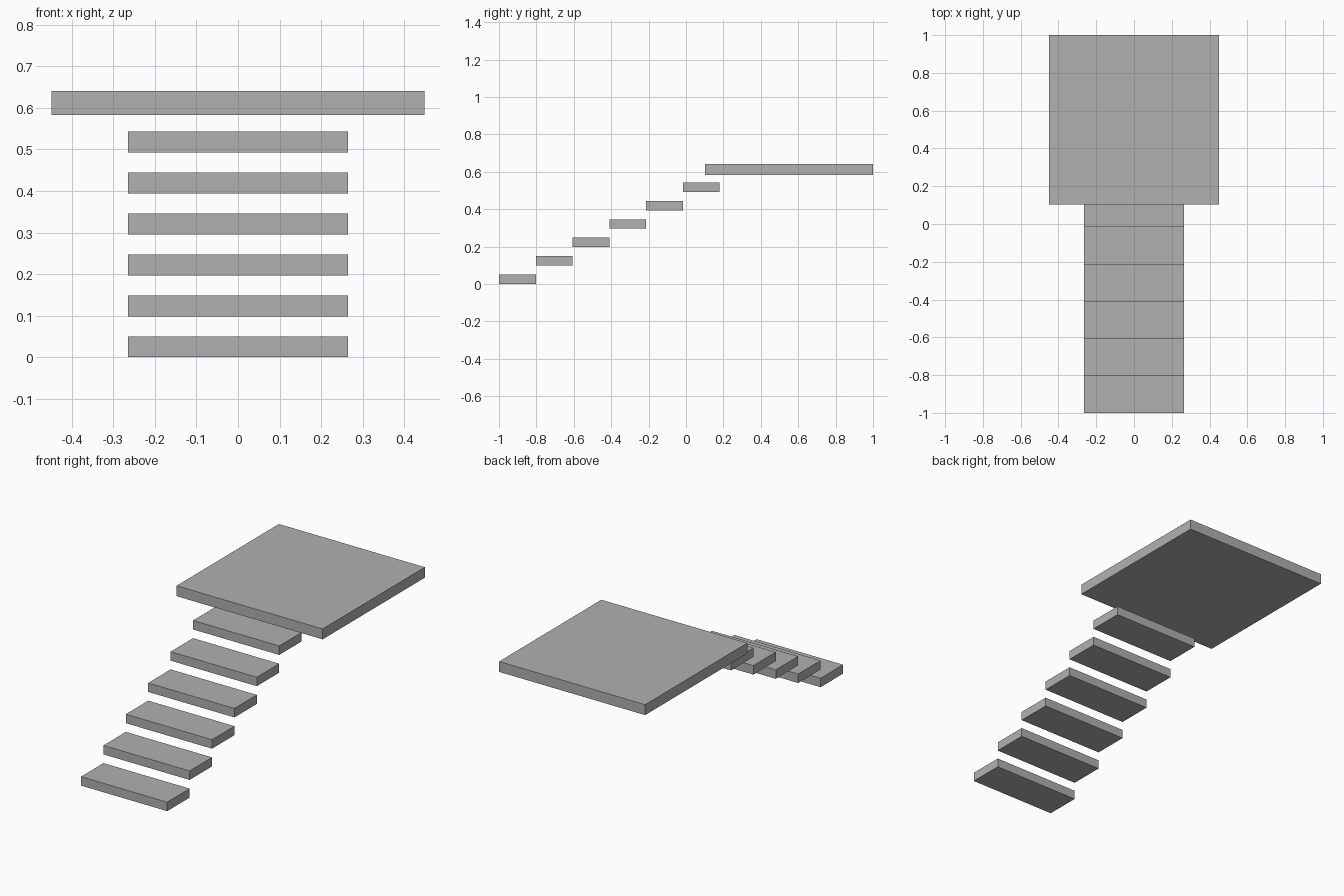
import bpy

cube = bpy.data.objects.get("Cube")
if cube:
    bpy.data.objects.remove(cube, do_unlink=True)

# Single grey material
grey = bpy.data.materials.new("stone_grey")
grey.use_nodes = True
colour = (0.44, 0.44, 0.44, 1)
grey.diffuse_color = colour
grey.node_tree.nodes["Principled BSDF"].inputs["Base Color"].default_value = colour


def slab(name, width, y0, y1, z0, z1):
    """Flat box centred on x, spanning the given y and z ranges."""
    bpy.ops.mesh.primitive_cube_add(size=1, location=(0, (y0 + y1) / 2, (z0 + z1) / 2))
    obj = bpy.context.object
    obj.name = name
    obj.scale = (width, y1 - y0, z1 - z0)
    bpy.ops.object.transform_apply(location=False, rotation=False, scale=True)
    obj.data.materials.append(grey)
    return obj


# Floating steps, rising towards the back
STEPS, DEPTH, RISE, THICK = 6, 0.1967, 0.0985, 0.05
for i in range(STEPS):
    y, z = -1 + i * DEPTH, i * RISE
    slab(f"step_{i + 1}", 0.53, y, y + DEPTH, z, z + THICK)

# Square landing above the last step
slab("landing", 0.898, 0.102, 1, 0.583, 0.641)
